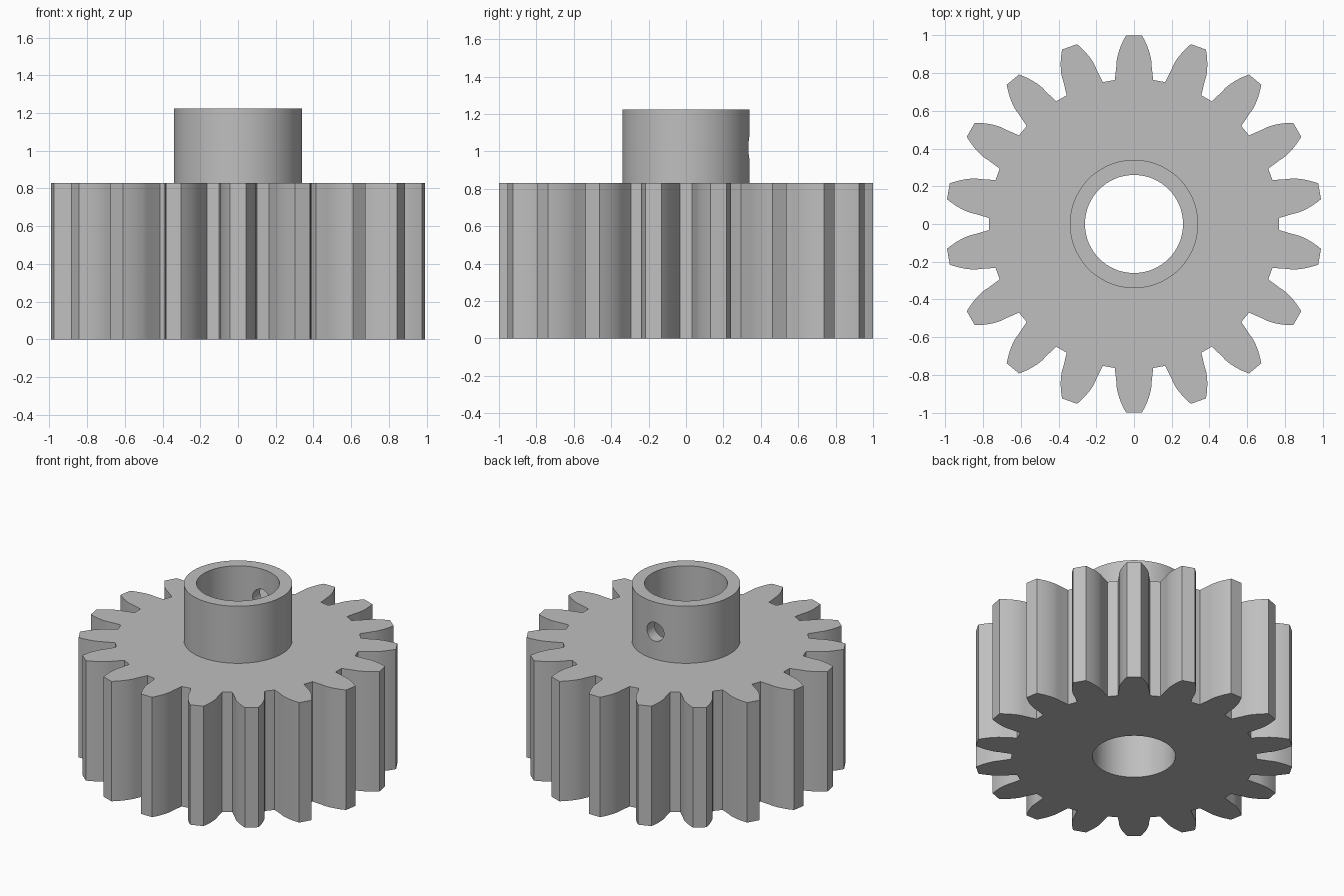
import bpy, bmesh, math
from mathutils import Matrix

TEETH = 18
ROOT_R, BASE_R, TIP_R = 0.77, 0.846, 1.0
BODY_H, TOP_H = 0.83, 1.225
HUB_R, BORE_R = 0.34, 0.26
SCREW_R, SCREW_Z = 0.065, 1.02

if "Cube" in bpy.data.objects:
    bpy.data.objects.remove(bpy.data.objects["Cube"], do_unlink=True)

steel = bpy.data.materials.new("grey_steel")
steel.use_nodes = True
steel.diffuse_color = (0.52, 0.52, 0.52, 1)
steel.node_tree.nodes["Principled BSDF"].inputs["Base Color"].default_value = (0.52, 0.52, 0.52, 1)


def add_object(name, bm):
    bmesh.ops.recalc_face_normals(bm, faces=bm.faces[:])
    mesh = bpy.data.meshes.new(name)
    bm.to_mesh(mesh)
    bm.free()
    mesh.materials.append(steel)
    obj = bpy.data.objects.new(name, mesh)
    bpy.context.collection.objects.link(obj)
    return obj


def cylinder(name, radius, depth, matrix, segments=96):
    bm = bmesh.new()
    bmesh.ops.create_cone(bm, cap_ends=True, segments=segments, radius1=radius,
                          radius2=radius, depth=depth, matrix=matrix)
    return add_object(name, bm)


def involute(r):
    a = math.acos(min(1, BASE_R / r))
    return math.tan(a) - a


def tooth_flank():
    """(radius, half angle) pairs from the root to the tip."""
    half_tip = 0.0425
    pts = [(ROOT_R, math.radians(7.6))]
    steps = 8
    for i in range(steps + 1):
        r = BASE_R + (TIP_R - BASE_R) * i / steps
        pts.append((r, half_tip + involute(TIP_R) - involute(r)))
    return pts


def combine(target, other, operation):
    mod = target.modifiers.new(operation.lower(), 'BOOLEAN')
    mod.operation = operation
    mod.solver = 'EXACT'
    mod.object = other
    bpy.context.view_layer.objects.active = target
    bpy.ops.object.modifier_apply(modifier=mod.name)
    bpy.data.objects.remove(other, do_unlink=True)


# Toothed body, extruded from the involute outline
flank = tooth_flank()
bm = bmesh.new()
outline = []
for t in range(TEETH):
    centre = math.pi / 2 + t * math.tau / TEETH
    side = [(r, centre - a) for r, a in flank] + [(r, centre + a) for r, a in reversed(flank)]
    outline += [bm.verts.new((r * math.cos(a), r * math.sin(a), 0)) for r, a in side]
base = bm.faces.new(outline)
top = bmesh.ops.extrude_face_region(bm, geom=[base])["geom"]
bmesh.ops.translate(bm, vec=(0, 0, BODY_H),
                    verts=[v for v in top if isinstance(v, bmesh.types.BMVert)])
gear = add_object("spur_gear", bm)

# Hub collar on top
hub_bottom = BODY_H / 2
hub = cylinder("hub", HUB_R, TOP_H - hub_bottom,
               Matrix.Translation((0, 0, (TOP_H + hub_bottom) / 2)))
combine(gear, hub, 'UNION')

# Shaft bore through everything
bore = cylinder("bore_cutter", BORE_R, 4, Matrix.Identity(4))
combine(gear, bore, 'DIFFERENCE')

# Set screw hole in the back of the hub
screw = cylinder("screw_hole_cutter", SCREW_R, 0.4,
                 Matrix.Translation((0, 0.3, SCREW_Z)) @ Matrix.Rotation(math.pi / 2, 4, 'X'), 32)
combine(gear, screw, 'DIFFERENCE')

# Smooth round walls, crisp edges
bpy.ops.object.select_all(action='DESELECT')
gear.select_set(True)
bpy.context.view_layer.objects.active = gear
bpy.ops.object.shade_smooth_by_angle(angle=math.radians(25))
